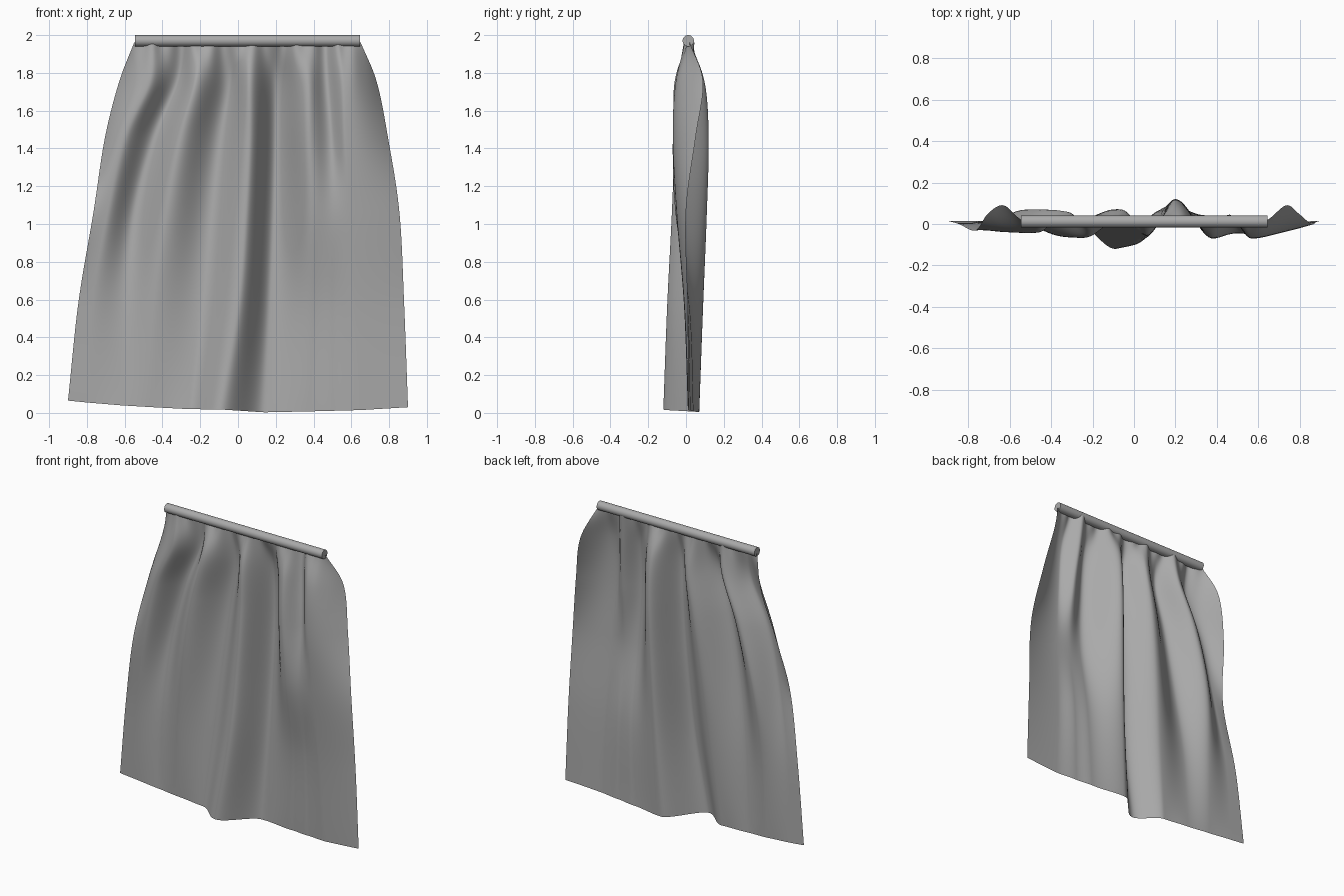
import bpy
import bmesh
import math
from mathutils import Vector

cube = bpy.data.objects.get("Cube")
if cube:
    bpy.data.objects.remove(cube, do_unlink=True)


def make_material(name, colour):
    mat = bpy.data.materials.new(name)
    mat.use_nodes = True
    mat.diffuse_color = colour
    mat.node_tree.nodes["Principled BSDF"].inputs["Base Color"].default_value = colour
    return mat


grey = make_material("plain grey", (0.4, 0.4, 0.4, 1))

# Heights at which every fold is described, from the rod to the hem
LEVELS = (1.96, 1.75, 1.45, 1.05, 0.55, 0)

# Each fold: its x and its y at those heights, then the lift of its hem
FOLDS = [
    # right edge
    ((-.55, -.63, -.705, -.765, -.845, -.9), (.02, .09, .05, -.03, 0, .015), .065),
    # outer ridge and valley
    ((-.44, -.47, -.6, -.69, -.77, -.8), (0, -.04, -.04, -.03, 0, .015), .055),
    ((-.3, -.33, -.45, -.55, -.6, -.62), (.03, .06, .07, .065, .03, .01), .04),
    # inner ridge and valley
    ((-.18, -.22, -.3, -.37, -.43, -.45), (0, -.06, -.065, -.055, -.025, 0), .03),
    ((-.05, -.05, -.1, -.15, -.2, -.26), (.03, .065, .07, .05, .02, -.01), .02),
    # deep middle ridge and valley
    ((.05, .06, .06, .04, 0, -.09), (0, -.05, -.06, -.075, -.1, -.12), .018),
    ((.18, .2, .2, .19, .17, .14), (.03, .1, .12, .11, .09, .07), .003),
    # narrow ridge and valley that die out half way down
    ((.34, .37, .38, .4, .4, .38), (0, -.05, -.07, -.055, .02, .04), .008),
    ((.46, .47, .49, .5, .5, .5), (.03, .02, -.01, -.045, .01, .025), .011),
    # broad ridge, then left edge
    ((.54, .56, .57, .6, .62, .65), (0, -.055, -.07, -.05, -.01, .01), .015),
    ((.65, .735, .795, .855, .88, .9), (.02, .09, .05, 0, .01, .015), .03),
]
LAST = len(FOLDS) - 1


def along(values, t):
    """Smooth curve through evenly numbered values."""
    i = min(int(t), len(values) - 2)
    f = t - i
    b, c = values[i], values[i + 1]
    a = values[i - 1] if i > 0 else 2 * b - c
    d = values[i + 2] if i + 2 < len(values) else 2 * c - b
    bend = 2 * a - 5 * b + 4 * c - d
    cubic = 3 * (b - c) + d - a
    return b + f * (c - a + f * (bend + f * cubic)) / 2


def mix(a, b, f):
    return a + (b - a) * f


def fold_ease(i, f):
    """Round the crests, but let the cloth run straight out at its edges."""
    if i == 0:
        return f * (2 - f)
    if i == LAST - 1:
        return f * f
    return f * f * (3 - 2 * f)


def cloth_point(s, t):
    """Point on the cloth: s counts folds across, t counts levels down."""
    i = min(int(s), LAST - 1)
    f = s - i
    left, right = FOLDS[i], FOLDS[i + 1]
    x = mix(along(left[0], t), along(right[0], t), f)
    y = mix(along(left[1], t), along(right[1], t), fold_ease(i, f))
    drop = t / (len(LEVELS) - 1)
    z = along(LEVELS, t) + mix(left[2], right[2], f) * drop ** 3
    # small gathers that fade out below the rod
    gather = max(0, 1 - t / 1.6) ** 2
    wave = math.sin(x * 58) + 0.5 * math.sin(x * 31)
    inside = min(1, s, LAST - s)
    y += 0.01 * wave * gather * inside
    return Vector((x, y, z))


# Curtain cloth
ACROSS, DOWN = 200, 80
bm = bmesh.new()
rows = []
for r in range(DOWN + 1):
    t = r / DOWN * (len(LEVELS) - 1)
    rows.append([bm.verts.new(cloth_point(c / ACROSS * LAST, t))
                 for c in range(ACROSS + 1)])
for upper, lower in zip(rows, rows[1:]):
    for c in range(ACROSS):
        face = bm.faces.new((upper[c], lower[c], lower[c + 1], upper[c + 1]))
        face.smooth = True
mesh = bpy.data.meshes.new("curtain_cloth")
bm.to_mesh(mesh)
bm.free()
mesh.materials.append(grey)
cloth = bpy.data.objects.new("curtain_cloth", mesh)
bpy.context.collection.objects.link(cloth)

# Curtain rod
bpy.ops.mesh.primitive_cylinder_add(
    vertices=32, radius=0.03, depth=1.19,
    location=(0.05, 0.012, 1.97), rotation=(0, math.pi / 2, 0))
rod = bpy.context.object
rod.name = "curtain_rod"
rod.data.materials.append(grey)
bpy.ops.object.shade_smooth_by_angle()
